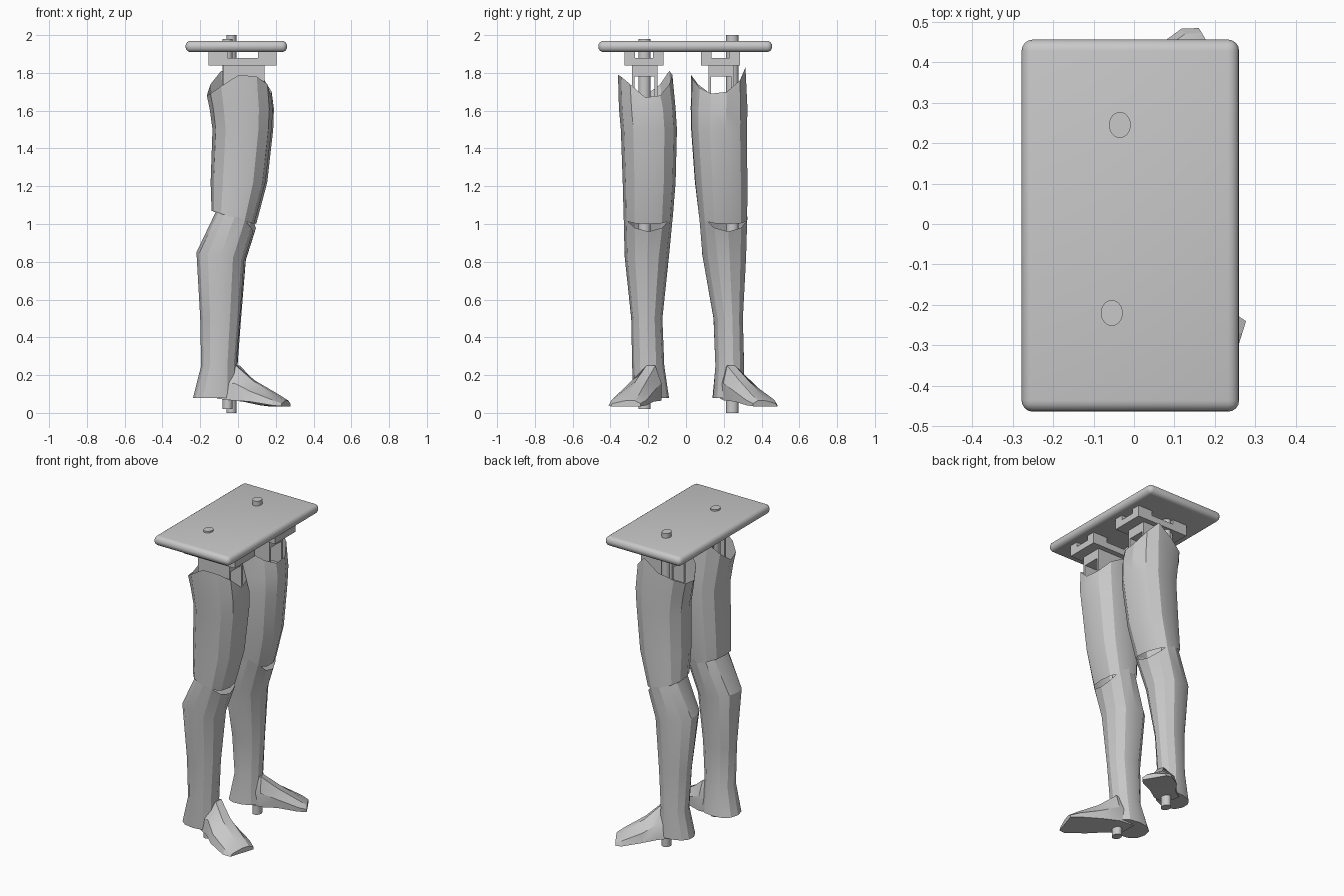
import bpy, bmesh, math
from mathutils import Matrix, Vector

if "Cube" in bpy.data.objects:
    bpy.data.objects.remove(bpy.data.objects["Cube"])

grey = bpy.data.materials.new("plain_grey")
grey.use_nodes = True
grey.diffuse_color = (0.58, 0.58, 0.58, 1)
grey.node_tree.nodes["Principled BSDF"].inputs["Base Color"].default_value = (0.58, 0.58, 0.58, 1)

SIDES = 12
ROD_R = Vector((-0.055, -0.22, 0))
ROD_L = Vector((-0.035, 0.245, 0))


def finish(name, bm, angle=25):
    bmesh.ops.recalc_face_normals(bm, faces=bm.faces)
    mesh = bpy.data.meshes.new(name)
    bm.to_mesh(mesh)
    bm.free()
    mesh.materials.append(grey)
    ob = bpy.data.objects.new(name, mesh)
    bpy.context.collection.objects.link(ob)
    bpy.ops.object.select_all(action='DESELECT')
    ob.select_set(True)
    bpy.context.view_layer.objects.active = ob
    bpy.ops.object.shade_smooth_by_angle(angle=math.radians(angle))
    return ob


def loft(name, rings, pose, cap_start=False, cap_end=False):
    bm = bmesh.new()
    loops = [[bm.verts.new(pose(Vector(p))) for p in ring] for ring in rings]
    for a, b in zip(loops, loops[1:]):
        n = len(a)
        for i in range(n):
            bm.faces.new((a[i], a[(i + 1) % n], b[(i + 1) % n], b[i]))
    if cap_start:
        bm.faces.new(loops[0])
    if cap_end:
        bm.faces.new(loops[-1])
    return finish(name, bm)


def box(bm, x0, x1, y0, y1, z0, z1):
    size = Matrix.Diagonal((x1 - x0, y1 - y0, z1 - z0, 1))
    mid = Matrix.Translation(((x0 + x1) / 2, (y0 + y1) / 2, (z0 + z1) / 2))
    bmesh.ops.create_cube(bm, size=1, matrix=mid @ size)


def ring(x0, x1, y0, y1, z, tilt=0.0, rim=None, power=0.85):
    """Limb section, boxier for a lower power; rim gives a height per point instead of z."""
    pts = []
    for i in range(SIDES):
        a = math.tau * i / SIDES
        c, s = math.cos(a), math.sin(a)
        u = math.copysign(abs(c) ** power, c)
        v = math.copysign(abs(s) ** power, s)
        h = rim[i] if rim else z + tilt * u
        pts.append(((x0 + x1) / 2 + u * (x1 - x0) / 2, (y0 + y1) / 2 + v * (y1 - y0) / 2, h))
    return pts


def foot_ring(x, inner, outer, low, top, slant):
    w = inner - outer
    mid = low + (top - low) * 0.5
    profile = ((0, low), (0, mid), (0.2, top), (0.5, top), (0.92, mid), (1, low))
    return [(x - slant * t, inner - w * t, z) for t, z in profile]


def right_pose(p):
    return p


def left_pose(p):
    # Mirrored leg, slimmer towards the foot, turned out around its rod and leaning inward
    slim = 0.88 + 0.12 * min(p.z / 0.8, 1)
    q = (Vector((p.x, -p.y, 0)) - Vector((ROD_R.x, -ROD_R.y, 0))) * slim
    q = Matrix.Rotation(math.radians(13), 3, 'Z') @ q + ROD_L
    return Vector((q.x - 0.012, q.y + 0.03 - 0.063 * p.z, p.z))


right_rim = (1.67, 1.68, 1.74, 1.79, 1.81, 1.74, 1.68, 1.69, 1.73, 1.79, 1.78, 1.74)
left_rim = (1.70, 1.69, 1.72, 1.77, 1.79, 1.74, 1.68, 1.69, 1.72, 1.76, 1.83, 1.76)
shin_rim = (0.96, 0.98, 1.03, 1.06, 1.07, 1.07, 1.07, 1.06, 1.05, 1.04, 1.02, 0.98)


def leg(side, pose, thigh_rim):
    loft(side + "_thigh", [
        ring(-0.14, 0.085, -0.33, -0.07, 1.035, -0.035),
        ring(-0.145, 0.145, -0.335, -0.055, 1.22),
        ring(-0.135, 0.178, -0.345, -0.048, 1.5),
        ring(-0.15, 0.185, -0.355, -0.055, 1.61),
        ring(-0.165, 0.175, -0.36, -0.072, 0, rim=thigh_rim)], pose)
    loft(side + "_shin", [
        ring(-0.238, -0.005, -0.28, -0.09, 0.08),
        ring(-0.195, -0.01, -0.285, -0.115, 0.25, power=1),
        ring(-0.2, 0.01, -0.29, -0.125, 0.5, power=1),
        ring(-0.22, 0.033, -0.325, -0.09, 0.83, -0.02, power=0.92),
        ring(-0.115, 0.08, -0.33, -0.068, 0, rim=shin_rim)], pose, cap_start=True)
    loft(side + "_foot", [
        foot_ring(-0.11, -0.13, -0.25, 0.075, 0.22, 0),
        foot_ring(0.0, -0.13, -0.29, 0.065, 0.25, 0.02),
        foot_ring(0.1, -0.17, -0.36, 0.06, 0.17, 0.04),
        foot_ring(0.23, -0.21, -0.41, 0.04, 0.095, 0.05),
        foot_ring(0.277, -0.24, -0.4, 0.035, 0.065, 0.05)], pose, True, True)


def rod(name, at, z0, z1):
    bm = bmesh.new()
    place = Matrix.Translation((at.x, at.y, (z0 + z1) / 2)) @ Matrix.Diagonal((0.027, 0.032, 1, 1))
    bmesh.ops.create_cone(bm, cap_ends=True, segments=24, radius1=1, radius2=1,
                          depth=z1 - z0, matrix=place)
    finish(name, bm)


def hip_mount(name, y):
    bm = bmesh.new()
    x0, x1, h = -0.155, 0.205, 0.103
    box(bm, x0, x1, y - h, y + h, 1.84, 1.88)
    # Corner posts up to the board
    for a, b in ((x0, x0 + 0.1), (x1 - 0.1, x1)):
        for c, d in ((-h, -h + 0.055), (h - 0.055, h)):
            box(bm, a, b, y + c, y + d, 1.88, 1.915)
    # Lower bracket reaching into the thigh
    box(bm, -0.08, 0.14, y - 0.065, y + 0.07, 1.78, 1.84)
    for c in (-0.065, 0.055):
        box(bm, -0.08, 0.14, y + c, y + c + 0.015, 1.64, 1.78)
    finish(name, bm)


# Top board with rounded edges
bm = bmesh.new()
box(bm, -0.278, 0.26, -0.464, 0.456, 1.91, 1.97)
bmesh.ops.bevel(bm, geom=bm.edges[:], offset=0.028, segments=4, profile=0.5, affect='EDGES')
finish("top_board", bm)

leg("right", right_pose, right_rim)
leg("left", left_pose, left_rim)
rod("right_rod", ROD_R, 0.02, 1.98)
rod("left_rod", ROD_L, 0.0, 2.0)
hip_mount("right_hip_mount", -0.222)
hip_mount("left_hip_mount", 0.183)
